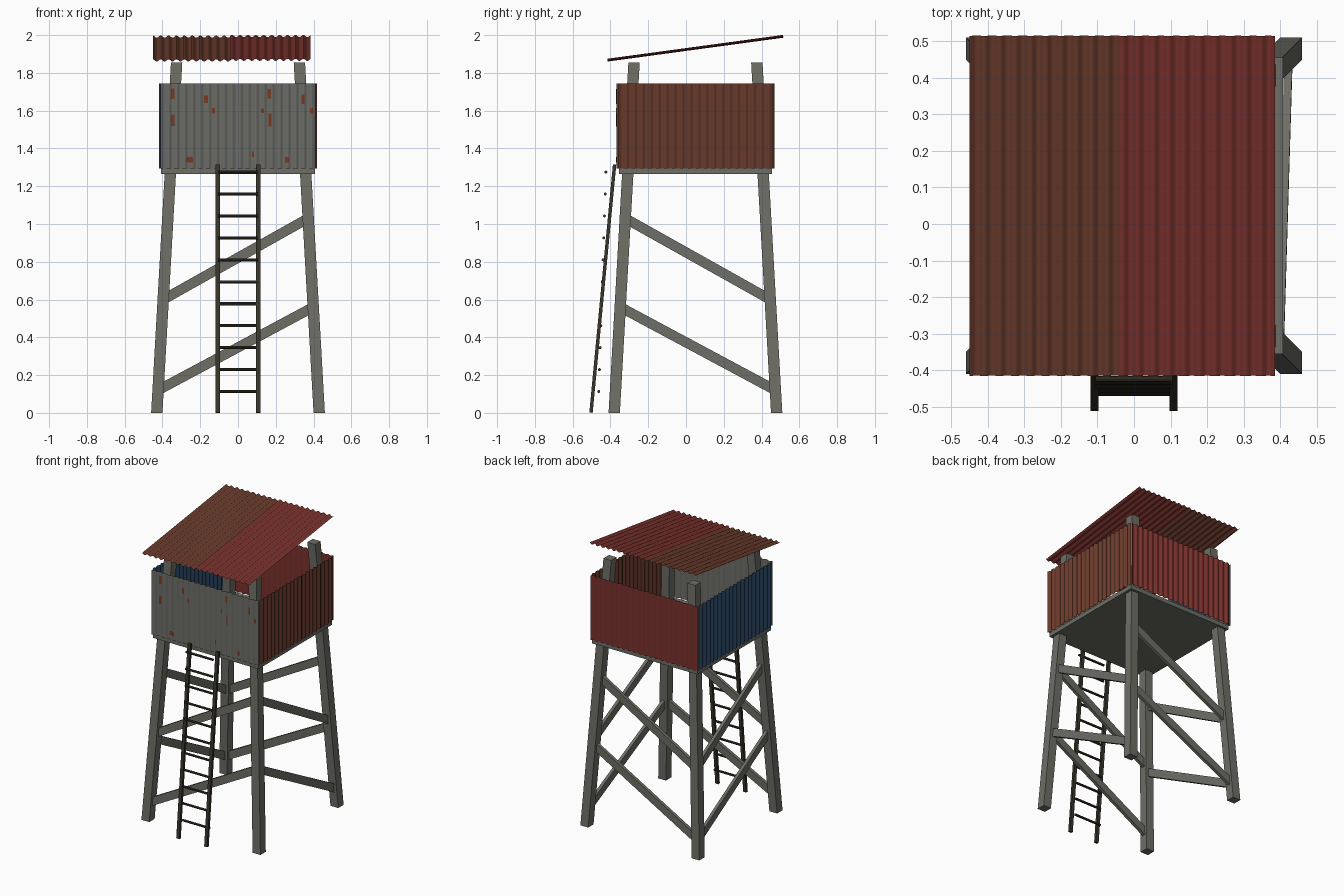
import bpy, bmesh, math
from mathutils import Vector, Matrix

cube = bpy.data.objects.get("Cube")
if cube:
    bpy.data.objects.remove(cube, do_unlink=True)


def material(name, r, g, b):
    lin = [((c / 255 + 0.055) / 1.055) ** 2.4 for c in (r, g, b)] + [1]
    m = bpy.data.materials.new(name)
    m.use_nodes = True
    m.diffuse_color = lin
    bsdf = next(n for n in m.node_tree.nodes if n.type == "BSDF_PRINCIPLED")
    bsdf.inputs["Base Color"].default_value = lin
    return m


TIMBER = material("weathered timber", 110, 110, 102)
GREY = material("bare grey metal", 108, 108, 103)
BROWN = material("rusty brown metal", 104, 58, 43)
RED = material("faded red metal", 120, 49, 44)
BLUE = material("faded blue metal", 45, 74, 104)
RUST = material("rust patch", 122, 58, 34)
DARK = material("dark ladder wood", 58, 53, 42)

CY = 0.05          # tower centre in y
PITCH = 0.042      # corrugation spacing
LEG_TOP = 1.855


def finish(name, bm, mat):
    bmesh.ops.recalc_face_normals(bm, faces=bm.faces)
    return store(name, bm, mat)


def store(name, bm, mat):
    me = bpy.data.meshes.new(name)
    bm.to_mesh(me)
    bm.free()
    me.materials.append(mat)
    ob = bpy.data.objects.new(name, me)
    bpy.context.collection.objects.link(ob)
    return ob


def box(name, mat, centre, size):
    bm = bmesh.new()
    bmesh.ops.create_cube(bm, size=1, matrix=Matrix.Translation(centre) @ Matrix.Diagonal((*size, 1)))
    return finish(name, bm, mat)


def beam(name, mat, a, b, side, wide, deep):
    """Square-ended beam from a to b; deep is measured along side."""
    a, b = Vector(a), Vector(b)
    x = (b - a).normalized()
    z = x.cross(Vector(side)).normalized()
    y = z.cross(x)
    rot = Matrix((x, y, z)).transposed().to_4x4()
    bm = bmesh.new()
    bmesh.ops.create_cube(bm, size=1, matrix=Matrix.Translation((a + b) / 2) @ rot
                          @ Matrix.Diagonal(((b - a).length, deep, wide, 1)))
    return finish(name, bm, mat)


def sheet(name, mat, origin, across, up, u0, u1, amp=0.005, lift=0):
    """Corrugated sheet: waves run across, ridges run along up."""
    origin, across, up = Vector(origin), Vector(across), Vector(up)
    normal = across.cross(up).normalized()
    steps = max(2, round((u1 - u0) / PITCH * 8))
    bm = bmesh.new()
    rows = []
    for i in range(steps + 1):
        u = u0 + (u1 - u0) * i / steps
        p = origin + across * u + normal * (lift + amp * math.sin(math.tau * u / PITCH))
        rows.append((bm.verts.new(p), bm.verts.new(p + up)))
    for (a, b), (c, d) in zip(rows, rows[1:]):
        bm.faces.new((a, c, d, b))
    ob = store(name, bm, mat)
    for poly in ob.data.polygons:
        poly.use_smooth = True
    return ob


def leg_axis(sx, sy, z):
    t = z / LEG_TOP
    return Vector((sx * (0.43 - 0.105 * t), CY + sy * (0.43 - 0.105 * t), z))


# Leaning legs with level ends
for sx, sv in ((-1, "right"), (1, "left")):
    for sy, fb in ((-1, "front"), (1, "back")):
        bm = bmesh.new()
        bmesh.ops.create_cube(bm, size=1)
        for v in bm.verts:
            z = LEG_TOP if v.co.z > 0 else 0
            v.co = leg_axis(sx, sy, z) + Vector((v.co.x * 0.06, v.co.y * 0.06, 0))
        finish(f"{fb}_{sv}_leg", bm, TIMBER)

# Diagonal braces, two on each face of the tower
for low, high in ((0.12, 0.56), (0.6, 1.03)):
    for s in (-1, 1):
        beam("cross_brace", TIMBER, leg_axis(-1, s, low), leg_axis(1, s, high), (0, 1, 0), 0.053, 0.022)
        beam("side_brace", TIMBER, leg_axis(s, -1, high), leg_axis(s, 1, low), (1, 0, 0), 0.053, 0.022)

# Platform
box("platform", TIMBER, (0, CY, 1.28), (0.815, 0.81, 0.03))

# Corrugated walls
WALL_Z, WALL_UP, OFF, HALF = 1.295, (0, 0, 0.45), 0.414, 0.41
sheet("front_wall", GREY, (0, CY - OFF, WALL_Z), (1, 0, 0), WALL_UP, -HALF, HALF)
sheet("back_wall", RED, (0, CY + OFF, WALL_Z), (-1, 0, 0), WALL_UP, -HALF, HALF)
sheet("left_wall", BROWN, (OFF, CY, WALL_Z), (0, 1, 0), WALL_UP, -HALF, HALF)
sheet("right_wall", BLUE, (-OFF, CY, WALL_Z), (0, -1, 0), WALL_UP, -HALF, HALF)

# Rust patches on the front wall: x, z, width, height
for x, z, w, h in ((-0.345, 1.69, 0.02, 0.055), (-0.345, 1.55, 0.02, 0.06),
                   (-0.17, 1.66, 0.02, 0.04), (-0.13, 1.6, 0.015, 0.03),
                   (0.165, 1.69, 0.02, 0.05), (0.17, 1.55, 0.015, 0.07),
                   (0.13, 1.6, 0.015, 0.025), (0.345, 1.66, 0.015, 0.05),
                   (0.39, 1.6, 0.015, 0.03), (-0.255, 1.34, 0.035, 0.03),
                   (0.26, 1.34, 0.02, 0.03), (0.08, 1.37, 0.01, 0.03)):
    sheet("rust_patch", RUST, (0, CY - OFF, z - h / 2), (1, 0, 0), (0, 0, h),
          x - w / 2, x + w / 2, lift=0.0015)

# Sloping roof made of two overlapping sheets
ROOF, SLOPE = (0, -0.415, 1.866), (0, 0.93, 0.126)
sheet("roof_brown_sheet", BROWN, ROOF, (1, 0, 0), SLOPE, -0.45, -0.03, amp=0.006)
sheet("roof_red_sheet", RED, ROOF, (1, 0, 0), SLOPE, -0.042, 0.385, amp=0.006, lift=0.003)

# Ladder rails
for s in (-1, 1):
    beam("ladder_rail", DARK, (s * 0.108, -0.503, 0.001), (s * 0.108, -0.378, 1.315), (1, 0, 0), 0.018, 0.023)

# Ladder rungs, set slightly away from the rails
RUNGS = 11
for i in range(RUNGS):
    t = i / (RUNGS - 1)
    bm = bmesh.new()
    place = Matrix.Translation((0, -0.462 + 0.038 * t, 0.113 + 1.162 * t))
    bmesh.ops.create_cone(bm, cap_ends=True, segments=8, radius1=0.008, radius2=0.008, depth=0.21,
                          matrix=place @ Matrix.Rotation(math.pi / 2, 4, "Y"))
    finish("ladder_rung", bm, DARK)
